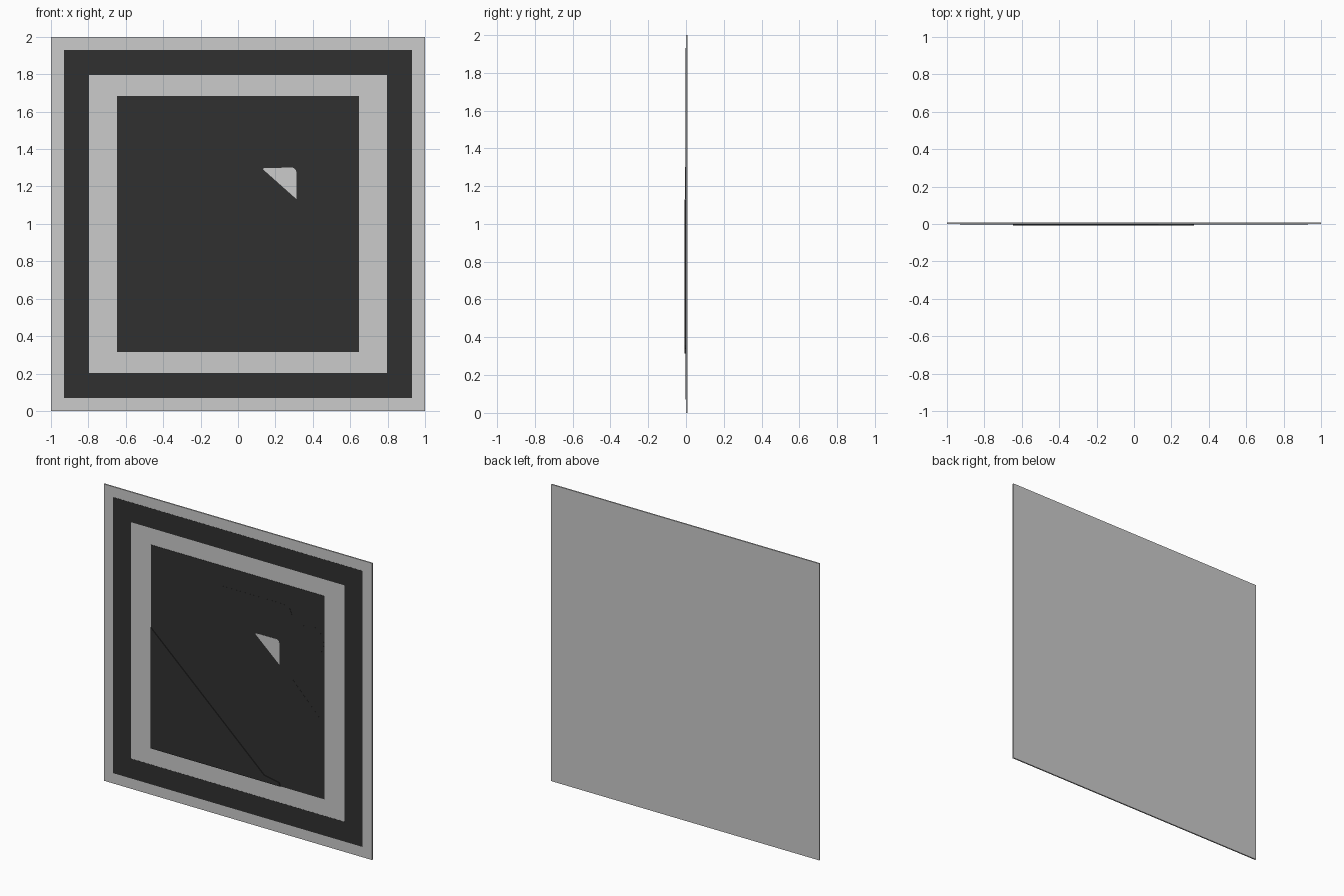
import bpy, bmesh, math

if "Cube" in bpy.data.objects:
    bpy.data.objects.remove(bpy.data.objects["Cube"])

dark = bpy.data.materials.new("dark_paint")
dark.diffuse_color = (0.03, 0.03, 0.03, 1)
dark.use_nodes = True
dark.node_tree.nodes["Principled BSDF"].inputs["Base Color"].default_value = dark.diffuse_color


def rect(hx, hz, cz=1.0):
    return [(-hx, cz - hz), (hx, cz - hz), (hx, cz + hz), (-hx, cz + hz)]


def slab(name, outline, front, back, mat=None, hole=None):
    """Flat plate from an (x, z) outline, optionally pierced by a matching hole outline."""
    bm = bmesh.new()

    def ring(pts, y):
        return [bm.verts.new((x, y, z)) for x, z in pts]

    def wall(a, b):
        n = len(a)
        for i in range(n):
            j = (i + 1) % n
            bm.faces.new((a[i], a[j], b[j], b[i]))

    f, b = ring(outline, front), ring(outline, back)
    wall(f, b)
    if hole:
        hf, hb = ring(hole, front), ring(hole, back)
        wall(hf, hb)
        wall(f, hf)
        wall(b, hb)
    else:
        bm.faces.new(f)
        bm.faces.new(b)
    bmesh.ops.recalc_face_normals(bm, faces=bm.faces)
    me = bpy.data.meshes.new(name)
    bm.to_mesh(me)
    bm.free()
    ob = bpy.data.objects.new(name, me)
    bpy.context.collection.objects.link(ob)
    if mat:
        me.materials.append(mat)
    return ob


# Square backing plate
slab("backing_plate", rect(1, 1), -0.001, 0.008)

# Dark border and centre field, almost flush with the plate
slab("border_frame", rect(0.93, 0.93), -0.002, 0.0, dark, rect(0.797, 0.797))
slab("centre_field", rect(0.647, 0.685), -0.003, 0.0, dark)

# Raised slope in the lower left corner
slab("slope", [(-0.647, 0.315), (0.32, 0.315), (0.31, 0.34), (0.2, 0.36), (-0.647, 1.13)],
     -0.008, -0.002, dark)

# Pictogram figure: bent body, leg and head
slab("figure_body", [(-0.28, 1.684), (-0.17, 1.55), (0.34, 1.55), (0.39, 1.53), (0.41, 1.48),
                     (0.41, 1.06), (0.62, 0.845), (0.45, 0.85), (0.19, 1.06), (0.13, 1.2)],
     -0.0036, -0.002, dark)
head = [(0.545 + 0.098 * math.cos(t * math.tau / 32), 1.36 + 0.1 * math.sin(t * math.tau / 32))
        for t in range(32)]
slab("figure_head", head, -0.0036, -0.002, dark)

# Light gap under the arm, with one rounded corner
corner = [(0.287 + 0.025 * math.cos(math.radians(a)), 1.276 + 0.025 * math.sin(math.radians(a)))
          for a in range(0, 91, 15)]
slab("arm_gap", [(0.312, 1.133)] + corner + [(0.14, 1.299), (0.132, 1.293)], -0.0044, -0.002)
